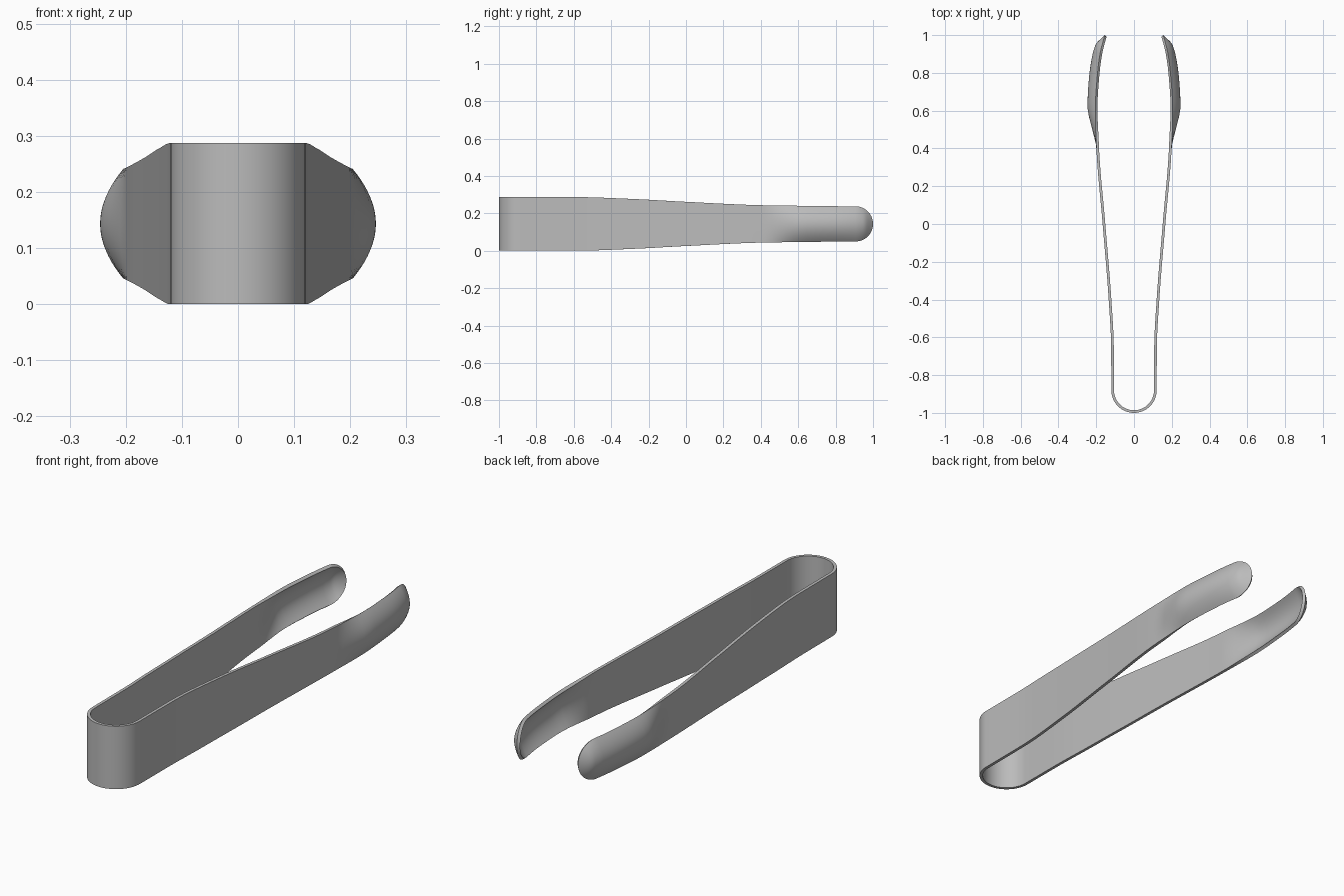
import bpy, bmesh, math

if "Cube" in bpy.data.objects:
    bpy.data.objects.remove(bpy.data.objects["Cube"], do_unlink=True)

MID, THICK, COLS = 0.1435, 0.014, 20
BEND_R, BEND_Y = 0.12, -0.88      # round front bend
TIP_R = 0.094                     # rounded tip

# Outer edge x, half height and bowl depth along y
EDGE = [(-0.88, .12), (-0.65, .121), (-0.4, .134), (0, .166), (0.4, .199),
        (0.6, .205), (0.8, .193), (0.9, .18), (1.0, .155)]
HALF = [(-0.88, .1435), (-0.6, .1435), (-0.3, .134), (0, .118), (0.4, .1),
        (0.6, .097), (0.9, .094), (1.0, .094)]
DEPTH = [(-0.88, 0), (0.4, 0), (0.5, .018), (0.62, .041), (0.75, .043),
         (0.9, .039), (0.95, .034), (1.0, 0)]


def smooth(table, y):
    """Monotone cubic interpolation of a small table."""
    n = len(table)
    slope = [(table[i + 1][1] - table[i][1]) / (table[i + 1][0] - table[i][0])
             for i in range(n - 1)]
    tan = [slope[0]] + [0 if a * b <= 0 else 2 * a * b / (a + b)
                        for a, b in zip(slope, slope[1:])] + [slope[-1]]
    for i in range(n - 1):
        (a, p), (b, q) = table[i], table[i + 1]
        if y <= b or i == n - 2:
            w = b - a
            t = min(max((y - a) / w, 0), 1)
            return ((2*t**3 - 3*t*t + 1) * p + (t**3 - 2*t*t + t) * w * tan[i]
                    + (3*t*t - 2*t**3) * q + (t**3 - t*t) * w * tan[i + 1])


# Stations of one arm from bend to tip: (x, y, half height, bowl depth)
arm = []
body_end = 1.0 - TIP_R
for i in range(49):
    y = BEND_Y + (body_end - BEND_Y) * i / 48
    arm.append((smooth(EDGE, y), y, smooth(HALF, y), smooth(DEPTH, y)))
for i in range(1, 15):
    a = math.pi / 2 * i / 14
    y = body_end + TIP_R * math.sin(a)
    arm.append((smooth(EDGE, y), y, TIP_R * math.cos(a), smooth(DEPTH, y)))

# Full strip: right tip, round the bend, left tip
bend = [(-BEND_R * math.cos(math.pi * i / 32),
         BEND_Y - BEND_R * math.sin(math.pi * i / 32), MID, 0) for i in range(1, 32)]
path = [(-x, y, h, -d) for x, y, h, d in reversed(arm)] + bend + arm

bm = bmesh.new()
rows = []
for x, y, h, d in path:
    vs = [-1 + 2 * j / COLS for j in range(COLS + 1)]
    rows.append([bm.verts.new((x + d * (1 - v * v), y, MID + h * v)) for v in vs])
for r, s in zip(rows, rows[1:]):
    for j in range(COLS):
        bm.faces.new((r[j], s[j], s[j + 1], r[j + 1]))
bmesh.ops.remove_doubles(bm, verts=bm.verts, dist=1e-5)
mesh = bpy.data.meshes.new("tongs_strip")
bm.to_mesh(mesh)
bm.free()
strip = bpy.data.objects.new("tongs_strip", mesh)
bpy.context.collection.objects.link(strip)

# Brushed metal colour
metal = bpy.data.materials.new("grey_metal")
metal.use_nodes = True
colour = (0.5, 0.5, 0.5, 1)
metal.diffuse_color = colour
metal.node_tree.nodes["Principled BSDF"].inputs["Base Color"].default_value = colour
mesh.materials.append(metal)

# Sheet thickness, inward from the outer surface
solid = strip.modifiers.new("sheet_thickness", 'SOLIDIFY')
solid.thickness = THICK
solid.offset = -1
bpy.ops.object.select_all(action='DESELECT')
strip.select_set(True)
bpy.context.view_layer.objects.active = strip
bpy.ops.object.modifier_apply(modifier=solid.name)
bpy.ops.object.shade_smooth_by_angle(angle=math.radians(35))
